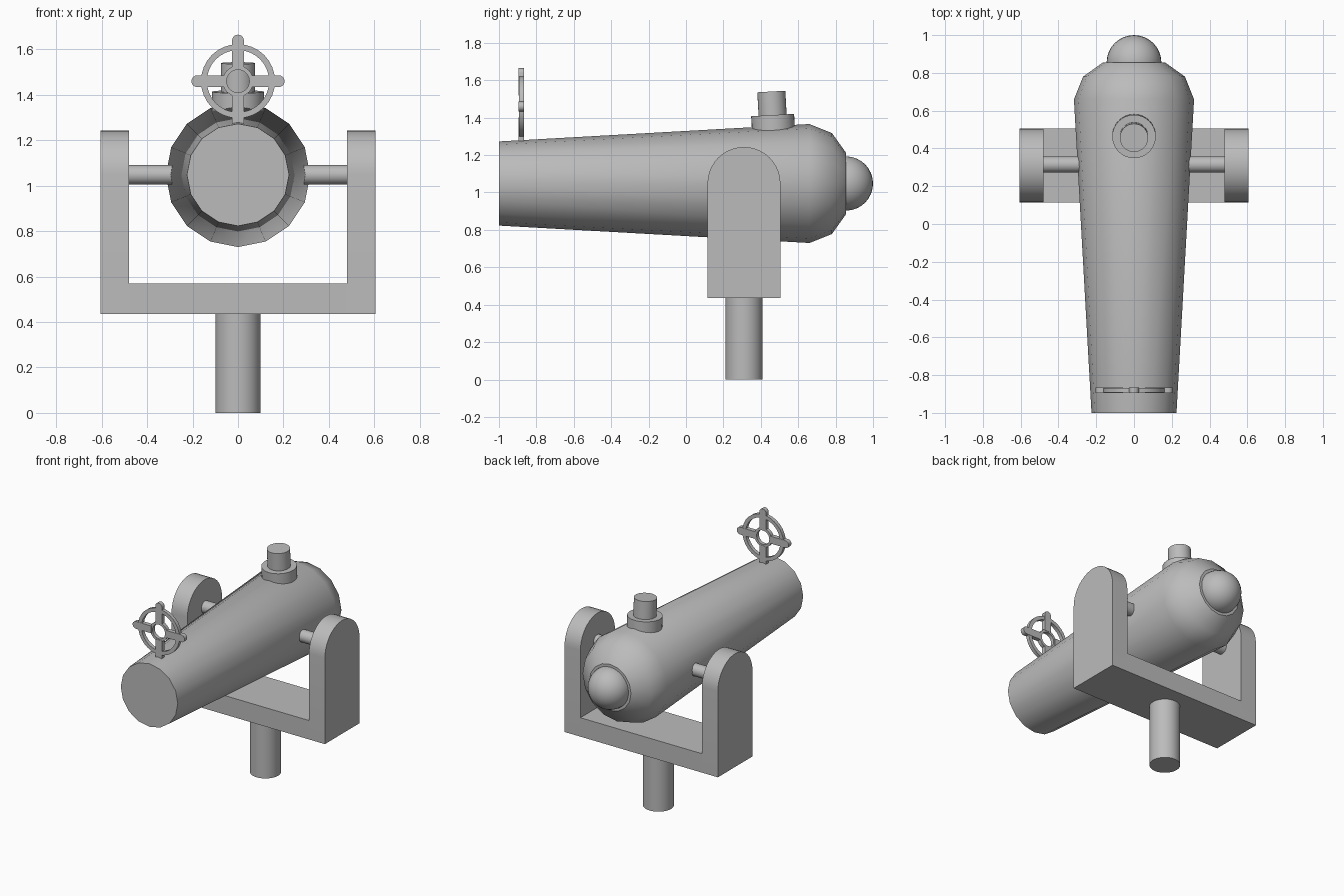
import bpy, bmesh
from math import pi, sin, cos, atan, radians
from mathutils import Matrix, Vector

cube = bpy.data.objects.get("Cube")
if cube:
    bpy.data.objects.remove(cube, do_unlink=True)

grey = bpy.data.materials.new("plain grey")
grey.use_nodes = True
COLOUR = (0.5, 0.5, 0.5, 1)
grey.diffuse_color = COLOUR
grey.node_tree.nodes["Principled BSDF"].inputs["Base Color"].default_value = COLOUR

AXIS_Z = 1.048   # height of the barrel axis
FORK_Y = 0.31    # depth of the fork and post


def finish(name, bm, angle=35):
    bmesh.ops.recalc_face_normals(bm, faces=bm.faces)
    mesh = bpy.data.meshes.new(name)
    bm.to_mesh(mesh)
    bm.free()
    mesh.materials.append(grey)
    obj = bpy.data.objects.new(name, mesh)
    bpy.context.collection.objects.link(obj)
    bpy.ops.object.select_all(action="DESELECT")
    obj.select_set(True)
    bpy.context.view_layer.objects.active = obj
    bpy.ops.object.shade_smooth_by_angle(angle=radians(angle))
    return obj


def rod(name, start, end, radius, sides=32):
    start, end = Vector(start), Vector(end)
    axis = end - start
    turn = axis.to_track_quat("Z", "Y").to_matrix().to_4x4()
    bm = bmesh.new()
    bmesh.ops.create_cone(bm, cap_ends=True, segments=sides, radius1=radius,
                          radius2=radius, depth=axis.length,
                          matrix=Matrix.Translation((start + end) / 2) @ turn)
    return finish(name, bm)


def plate(bm, outline, offset):
    """Extrude a flat outline of 3D points along an offset."""
    face = bm.faces.new([bm.verts.new(p) for p in outline])
    moved = bmesh.ops.extrude_face_region(bm, geom=[face], use_keep_orig=True)["geom"]
    bmesh.ops.translate(bm, vec=offset,
                        verts=[g for g in moved if isinstance(g, bmesh.types.BMVert)])


def arc(radius, start, end, steps):
    return [(radius * cos(start + (end - start) * i / steps),
             radius * sin(start + (end - start) * i / steps)) for i in range(steps + 1)]


# Tapered barrel with a rounded breech, turned around the y axis
PROFILE = [(-1, 0.225), (0.66, 0.318), (0.78, 0.27), (0.855, 0.165)]
SIDES = 16
bm = bmesh.new()
loops = [[bm.verts.new((r * sin(2 * pi * i / SIDES), y, AXIS_Z + r * cos(2 * pi * i / SIDES)))
          for i in range(SIDES)] for y, r in PROFILE]
for a, b in zip(loops, loops[1:]):
    for i in range(SIDES):
        j = (i + 1) % SIDES
        bm.faces.new((a[i], a[j], b[j], b[i]))
bm.faces.new(loops[0])
bm.faces.new(loops[-1])
finish("barrel", bm)

# Rear knob
bm = bmesh.new()
bmesh.ops.create_uvsphere(bm, u_segments=32, v_segments=16, radius=0.145,
                          matrix=Matrix.Translation((0, 0.855, AXIS_Z)))
finish("rear_knob", bm)

# Vent collar and stub, square to the sloping top of the barrel
slope = atan(0.056)
normal = Vector((0, -sin(slope), cos(slope)))
base = Vector((0, 0.467, 1.345))
rod("vent_collar", base - normal * 0.03, base + normal * 0.069, 0.115)
rod("vent_stub", base, base + normal * 0.195, 0.075)

# Fork: rounded arms, trunnions, crossbar and post
profile = [(0.195, 0.435 - AXIS_Z)] + arc(0.195, 0, pi, 20) + [(-0.195, 0.435 - AXIS_Z)]
for side, word in ((1, "left"), (-1, "right")):
    bm = bmesh.new()
    plate(bm, [(side * 0.48, FORK_Y + y, AXIS_Z + z) for y, z in profile],
          (side * 0.125, 0, 0))
    finish(word + "_fork_arm", bm)
    rod(word + "_trunnion", (side * 0.2, FORK_Y + 0.005, AXIS_Z),
        (side * 0.485, FORK_Y + 0.005, AXIS_Z), 0.043)

bm = bmesh.new()
bmesh.ops.create_cube(bm, size=1, matrix=Matrix.Translation((0, FORK_Y, 0.5025))
                      @ Matrix.Diagonal((0.96, 0.39, 0.135, 1)))
finish("fork_crossbar", bm)
rod("post", (0, FORK_Y, 0), (0, FORK_Y, 0.44), 0.1)

# Ring sight: two rings and four round-ended spokes
SIGHT = Vector((0, -0.88, 1.46))


def ring(name, inner, outer, depth, sides=32):
    bm = bmesh.new()
    corners = [(inner, -depth), (outer, -depth), (outer, depth), (inner, depth)]
    rows = []
    for i in range(sides):
        t = 2 * pi * i / sides
        rows.append([bm.verts.new(SIGHT + Vector((r * cos(t), y, r * sin(t))))
                     for r, y in corners])
    for i in range(sides):
        a, b = rows[i], rows[(i + 1) % sides]
        for k in range(4):
            m = (k + 1) % 4
            bm.faces.new((a[k], a[m], b[m], b[k]))
    finish(name, bm)


ring("sight_outer_ring", 0.137, 0.163, 0.013)
ring("sight_hub_ring", 0.05, 0.068, 0.013)

bm = bmesh.new()
spoke = [(0.058, -0.026), (0.179, -0.026)] \
    + [(0.179 + x, z) for x, z in arc(0.026, -pi / 2, pi / 2, 10)[1:]] + [(0.058, 0.026)]
for quarter in range(4):
    turn = Matrix.Rotation(quarter * pi / 2, 4, "Y")
    plate(bm, [SIGHT + turn @ Vector((x, -0.015, z)) for x, z in spoke], (0, 0.03, 0))
finish("sight_spokes", bm)
